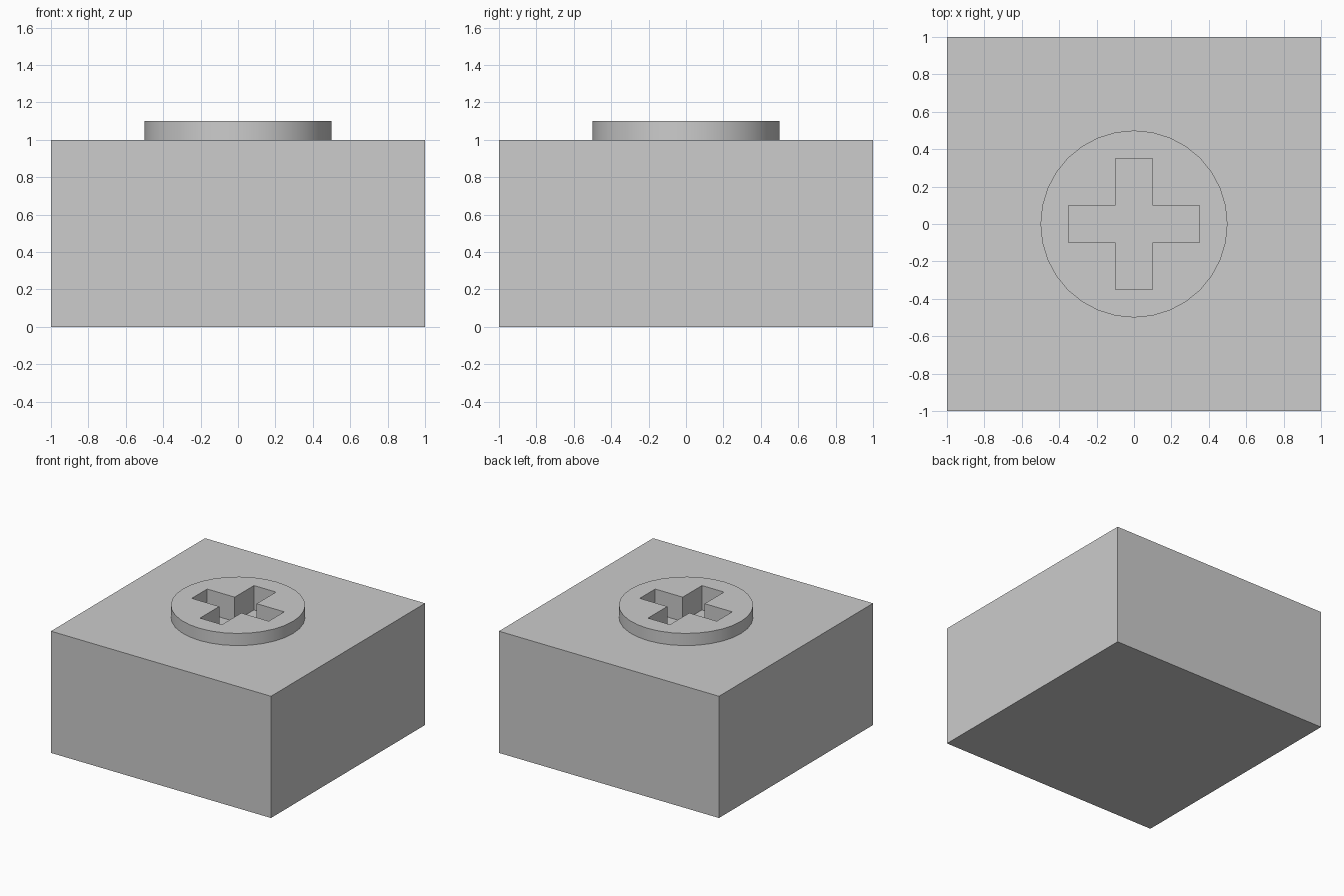
import bpy
import bmesh
from math import radians

cube = bpy.data.objects.get("Cube")
if cube:
    bpy.data.objects.remove(cube, do_unlink=True)

TOP, BOSS_TOP, SLOT_DEPTH = 1.0, 1.1, 0.2
ARM, HALF = 0.35, 0.1  # slot reach and half width

grey = bpy.data.materials.new("light_grey")
grey.use_nodes = True
colour = (0.604, 0.604, 0.604, 1)
grey.diffuse_color = colour
grey.node_tree.nodes["Principled BSDF"].inputs["Base Color"].default_value = colour


def finish(name, bm):
    mesh = bpy.data.meshes.new(name)
    bmesh.ops.recalc_face_normals(bm, faces=bm.faces)
    bm.to_mesh(mesh)
    bm.free()
    obj = bpy.data.objects.new(name, mesh)
    bpy.context.collection.objects.link(obj)
    mesh.materials.append(grey)
    return obj


def combine(target, tool, operation):
    mod = target.modifiers.new(operation.lower(), 'BOOLEAN')
    mod.operation = operation
    mod.solver = 'EXACT'
    mod.object = tool
    bpy.context.view_layer.objects.active = target
    bpy.ops.object.modifier_apply(modifier=mod.name)
    bpy.data.objects.remove(tool, do_unlink=True)


# Square block
bm = bmesh.new()
bmesh.ops.create_cube(bm, size=2)
bmesh.ops.scale(bm, vec=(1, 1, TOP / 2), verts=bm.verts)
bmesh.ops.translate(bm, vec=(0, 0, TOP / 2), verts=bm.verts)
block = finish("block_with_boss", bm)

# Round boss, sunk into the block so the two join cleanly
bm = bmesh.new()
sink = 0.3
bmesh.ops.create_cone(bm, cap_ends=True, segments=32, radius1=0.5, radius2=0.5,
                      depth=BOSS_TOP - TOP + sink)
bmesh.ops.translate(bm, vec=(0, 0, (BOSS_TOP + TOP - sink) / 2), verts=bm.verts)
boss = finish("boss", bm)

# Cross-shaped slot: one quarter of the outline, turned four times
bm = bmesh.new()
outline = []
for c, s in ((1, 0), (0, 1), (-1, 0), (0, -1)):
    for x, y in ((ARM, -HALF), (ARM, HALF), (HALF, HALF)):
        outline.append(bm.verts.new((x * c - y * s, x * s + y * c, BOSS_TOP - SLOT_DEPTH)))
face = bm.faces.new(outline)
raised = bmesh.ops.extrude_face_region(bm, geom=[face])["geom"]
bmesh.ops.translate(bm, vec=(0, 0, SLOT_DEPTH + 0.2),
                    verts=[v for v in raised if isinstance(v, bmesh.types.BMVert)])
slot = finish("slot_cutter", bm)
slot.hide_render = True

combine(block, boss, 'UNION')
combine(block, slot, 'DIFFERENCE')

# Smooth boss wall, sharp edges everywhere else
bpy.ops.object.select_all(action='DESELECT')
block.select_set(True)
bpy.context.view_layer.objects.active = block
bpy.ops.object.shade_smooth_by_angle(angle=radians(30))
